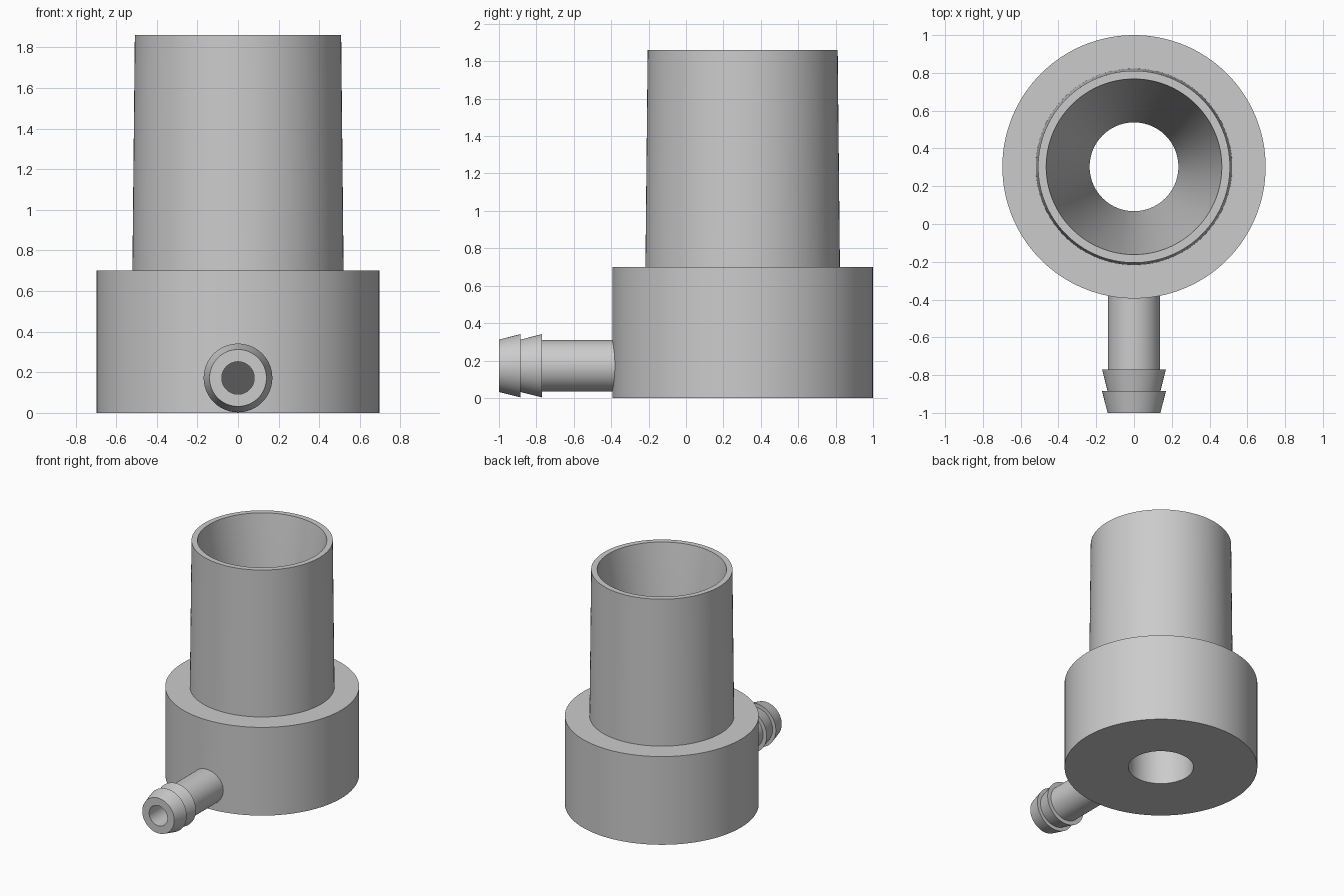
import bpy, bmesh, math
from mathutils import Matrix, Vector

cube = bpy.data.objects.get("Cube")
if cube:
    bpy.data.objects.remove(cube, do_unlink=True)

SEGMENTS = 128
BODY_Y = 0.303      # axis of the upright body
PIPE_Z = 0.172      # axis of the side pipe

grey = bpy.data.materials.new("plain grey")
grey.use_nodes = True
grey.diffuse_color = (0.6, 0.6, 0.6, 1)
grey.node_tree.nodes["Principled BSDF"].inputs["Base Color"].default_value = (0.6, 0.6, 0.6, 1)


def make_object(name, bm):
    bmesh.ops.recalc_face_normals(bm, faces=bm.faces)
    mesh = bpy.data.meshes.new(name)
    bm.to_mesh(mesh)
    bm.free()
    mesh.materials.append(grey)
    obj = bpy.data.objects.new(name, mesh)
    bpy.context.collection.objects.link(obj)
    return obj


def lathe(name, profile, matrix):
    """Spin a closed (radius, height) outline into a hollow solid."""
    bm = bmesh.new()
    rings = []
    for r, h in profile:
        ring = []
        for i in range(SEGMENTS):
            a = math.tau * i / SEGMENTS
            ring.append(bm.verts.new(matrix @ Vector((r * math.cos(a), r * math.sin(a), h))))
        rings.append(ring)
    for k, low in enumerate(rings):
        high = rings[(k + 1) % len(rings)]
        for i in range(SEGMENTS):
            j = (i + 1) % SEGMENTS
            bm.faces.new((low[i], low[j], high[j], high[i]))
    return make_object(name, bm)


def select_only(obj):
    bpy.ops.object.select_all(action='DESELECT')
    obj.select_set(True)
    bpy.context.view_layer.objects.active = obj


# Body: wide collar, tapered tube and funnel-shaped bore
body = lathe("funnel_body", [
    (0.235, 0), (0.697, 0), (0.697, 0.7), (0.52, 0.7),
    (0.508, 1.86), (0.465, 1.86), (0.235, 0.35),
], Matrix.Translation((0, BODY_Y, 0)))

# Side pipe with two hose barbs, pointing to the front
forward = Matrix.Translation((0, 0, PIPE_Z)) @ Matrix.Rotation(math.pi / 2, 4, 'X')
pipe = lathe("barbed_side_pipe", [
    (0.08, 0.36), (0.137, 0.36), (0.137, 0.77), (0.169, 0.77),
    (0.14, 0.885), (0.169, 0.885), (0.14, 1), (0.08, 1),
], forward)

# Blind bore into the collar, with a sloping inner end
bm = bmesh.new()
bmesh.ops.create_cone(bm, cap_ends=True, segments=64, radius1=0.081, radius2=0.081,
                      depth=0.35, matrix=forward @ Matrix.Translation((0, 0, 0.325)))
for v in bm.verts:
    if v.co.y > -0.3:
        v.co.y -= (v.co.z - PIPE_Z) * 1.2
cutter = make_object("bore_cutter", bm)
cutter.hide_render = True

cut = body.modifiers.new("side_bore", 'BOOLEAN')
cut.operation = 'DIFFERENCE'
cut.solver = 'EXACT'
cut.object = cutter
select_only(body)
bpy.ops.object.modifier_apply(modifier=cut.name)
bpy.data.objects.remove(cutter, do_unlink=True)

# Smooth round walls with crisp rims
for obj in (body, pipe):
    select_only(obj)
    bpy.ops.object.shade_smooth_by_angle(angle=math.radians(20))
